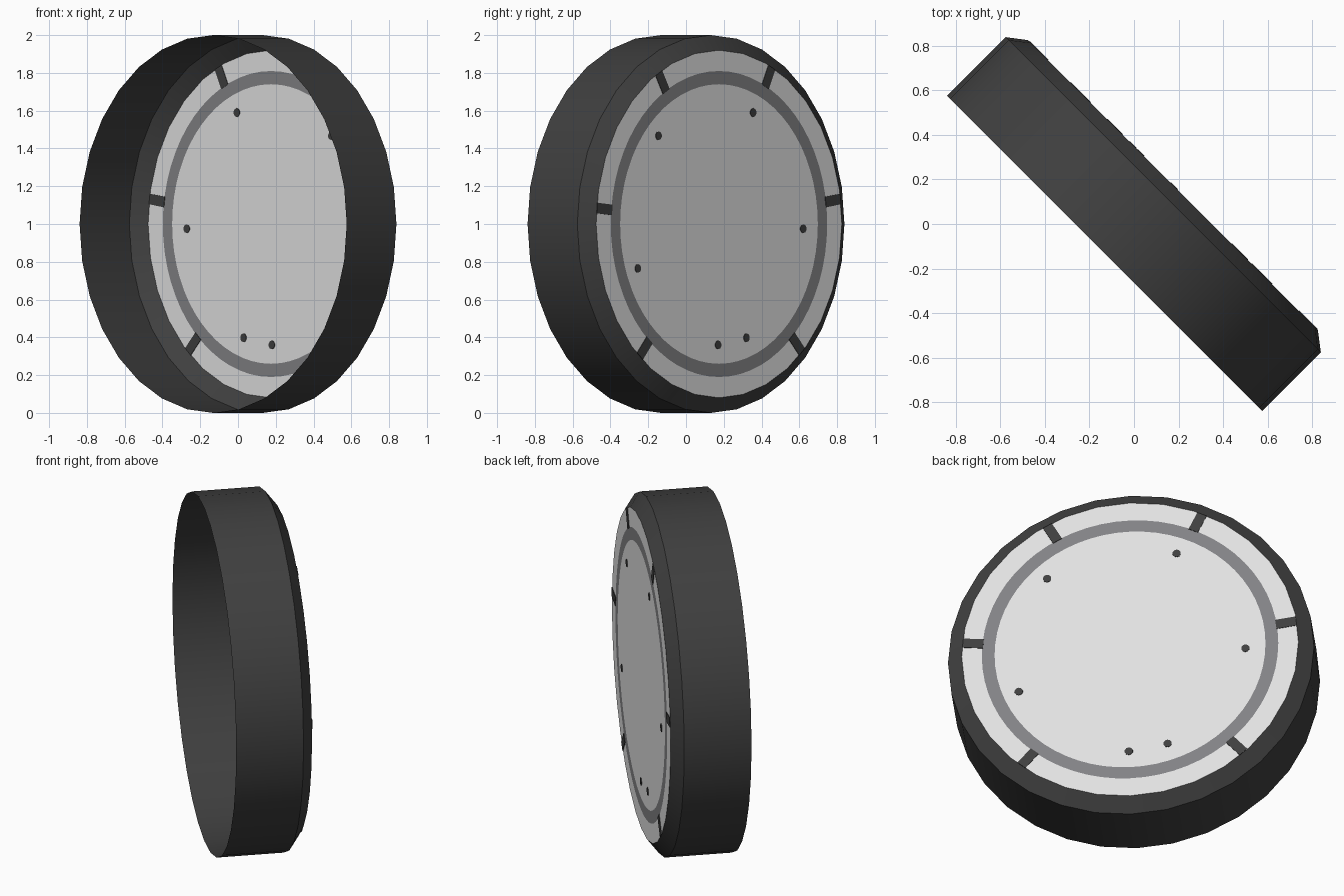
import bpy, bmesh, math
from mathutils import Matrix, Vector

if "Cube" in bpy.data.objects:
    bpy.data.objects.remove(bpy.data.objects["Cube"])

SIDES = 32
FACE_R, FACE_D = 0.92, 0.247      # flat face radius and its depth along the axis
s = math.sqrt(0.5)
# Local axes: X across the face, Y up, Z out of the face (towards +x +y)
FRAME = Matrix(((-s, 0, s, 0), (s, 0, s, 0), (0, 1, 0, 1), (0, 0, 0, 1)))


def material(name, r, g, b):
    m = bpy.data.materials.new(name)
    m.diffuse_color = (r, g, b, 1)
    m.use_nodes = True
    m.node_tree.nodes["Principled BSDF"].inputs["Base Color"].default_value = m.diffuse_color
    return m


dark = material("dark_grey", 0.05, 0.05, 0.05)
mid = material("mid_grey", 0.225, 0.225, 0.235)
pale = material("pale_grey", 0.75, 0.75, 0.75)


def finish(name, bm, mats, smooth=False):
    bm.transform(FRAME)
    me = bpy.data.meshes.new(name)
    bm.to_mesh(me)
    bm.free()
    for m in mats:
        me.materials.append(m)
    ob = bpy.data.objects.new(name, me)
    bpy.context.collection.objects.link(ob)
    if smooth:
        bpy.ops.object.select_all(action='DESELECT')
        ob.select_set(True)
        bpy.context.view_layer.objects.active = ob
        bpy.ops.object.shade_smooth_by_angle(angle=math.radians(30))
    return ob


def loop(bm, n, radius, depth):
    """Ring of n points; radius may be a function of the angle."""
    out = []
    for i in range(n):
        a = 2 * math.pi * i / n
        r = radius(a) if callable(radius) else radius
        out.append(bm.verts.new((r * math.cos(a), r * math.sin(a), depth)))
    return out


def bridge(bm, a, b, mat=0):
    n = len(a)
    for i in range(n):
        j = (i + 1) % n
        bm.faces.new((a[i], a[j], b[j], b[i])).material_index = mat


# Rim: open-backed band with a chamfered front edge
bm = bmesh.new()
loops = [loop(bm, SIDES, r, d) for r, d in
         ((1, -0.186), (1, 0.186), (FACE_R, FACE_D))]
for a, b in zip(loops, loops[1:]):
    bridge(bm, a, b)
finish("rim", bm, [dark], smooth=True)


# Face: pale disc, mid-grey ring, pale border, all cut into one flat sheet
def polygon_radius(a):
    step = 2 * math.pi / SIDES
    return FACE_R * math.cos(step / 2) / math.cos((a % step) - step / 2)


bm = bmesh.new()
edge, outer, inner = [loop(bm, 64, r, FACE_D) for r in (polygon_radius, 0.81, 0.74)]
bridge(bm, edge, outer, 0)
bridge(bm, outer, inner, 1)
bm.faces.new(inner)
bmesh.ops.recalc_face_normals(bm, faces=bm.faces)
if bm.faces[:][0].normal.z < 0:
    bmesh.ops.reverse_faces(bm, faces=bm.faces)
finish("face_disc", bm, [pale, mid])

# Dividers: thin dark bars across the pale border, visible from both sides
bm = bmesh.new()
for deg in (8.3, 64.6, 119.5, 174.7, 229.7, 312.5):
    m = (Matrix.Rotation(math.radians(deg), 4, 'Z')
         @ Matrix.Translation((0.861, 0, FACE_D))
         @ Matrix.Diagonal((0.112, 0.056, 0.006, 1)))
    bmesh.ops.create_cube(bm, size=1, matrix=m)
finish("border_dividers", bm, [dark])

# Dots: small dark plates near the edge of the inner disc
bm = bmesh.new()
for u, v in ((-0.453, 0.467), (0.255, 0.59), (0.63, -0.025),
             (0.205, -0.602), (-0.007, -0.64), (-0.608, -0.235)):
    bmesh.ops.create_cone(bm, cap_ends=True, segments=10, radius1=0.023,
                          radius2=0.023, depth=0.006,
                          matrix=Matrix.Translation((u, v, FACE_D)))
finish("face_dots", bm, [dark])
